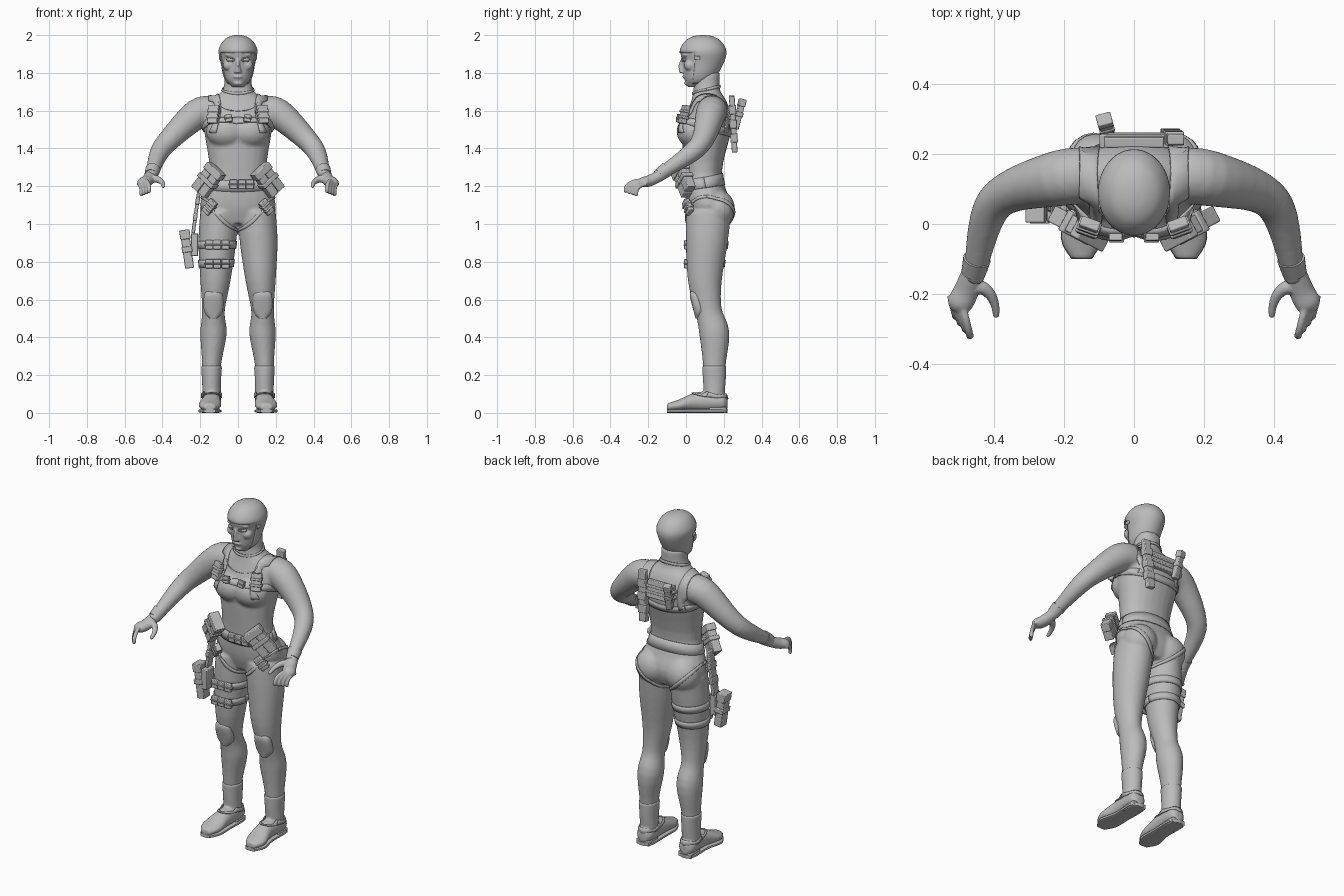
import bpy, bmesh, math
from mathutils import Vector, Matrix, Euler

if "Cube" in bpy.data.objects:
    bpy.data.objects.remove(bpy.data.objects["Cube"])

grey = bpy.data.materials.new("plain grey")
grey.use_nodes = True
grey.diffuse_color = (.5, .5, .5, 1)
grey.node_tree.nodes["Principled BSDF"].inputs["Base Color"].default_value = grey.diffuse_color
X, Y, Z = Matrix.Identity(3)


def spline(points, steps=4):
    """Smooth open path through points of any dimension."""
    last, path = len(points) - 1, []
    for i in range(last):
        a, b, c, d = (points[min(max(i + k, 0), last)] for k in (-1, 0, 1, 2))
        for j in range(steps):
            t = j / steps
            path.append([q + t / 2 * (r - p + t * (2 * p - 5 * q + 4 * r - s + t * (3 * (q - r) + s - p)))
                         for p, q, r, s in zip(a, b, c, d)])
    return path + [points[last]]


def arc(centre, u, v, start=0, end=1, count=32):
    """Points on an ellipse with half axes u and v, between two fractions of a turn."""
    angles = [math.tau * (start + (end - start) * k / count) for k in range(count + 1)]
    return [Vector(centre) + u * math.cos(a) + v * math.sin(a) for a in angles]


def loft(bm, rows, side=1, ref=Y, facing=None, segments=24, power=2, grow=0):
    """Tube through rows of x, y, z, width radius and, if it differs, depth radius."""
    rows = spline([(*row[:4], row[-1]) for row in rows])
    centres = [Vector((side * row[0], row[1], row[2])) for row in rows]
    rings = []
    for i, (row, centre) in enumerate(zip(rows, centres)):
        along = facing or (centres[min(i + 1, len(rows) - 1)] - centres[max(i - 1, 0)]).normalized()
        across = ref.cross(along).normalized()
        deep = along.cross(across)
        ring = []
        for k in range(segments):
            angle = math.tau * k / segments
            c, s = math.cos(angle), math.sin(angle)
            scale = (abs(c) ** power + abs(s) ** power) ** (-1 / power)
            offset = across * c * (row[3] + grow) + deep * s * (row[4] + grow)
            ring.append(bm.verts.new(centre + offset * scale))
        rings.append(ring)
    for low, high in zip(rings, rings[1:]):
        for k in range(segments):
            n = (k + 1) % segments
            bm.faces.new((low[k], low[n], high[n], high[k]))
    bm.faces.new(reversed(rings[0]))
    bm.faces.new(rings[-1])


def ball(bm, at, size):
    place = Matrix.Translation(at) @ Matrix.Diagonal((*size, 1))
    bmesh.ops.create_uvsphere(bm, u_segments=24, v_segments=12, radius=1, matrix=place)


def modify(ob, kind, **settings):
    modifier = ob.modifiers.new(kind.lower(), kind)
    for key, value in settings.items():
        setattr(modifier, key, value)


def finish(name, bm, voxel=0):
    """Turn the bmesh into a smooth-shaded object, fused into one skin if a voxel size is given."""
    bmesh.ops.recalc_face_normals(bm, faces=bm.faces)
    mesh = bpy.data.meshes.new(name)
    bm.to_mesh(mesh)
    bm.free()
    mesh.materials.append(grey)
    ob = bpy.data.objects.new(name, mesh)
    bpy.context.collection.objects.link(ob)
    bpy.ops.object.select_all(action='DESELECT')
    ob.select_set(True)
    bpy.context.view_layer.objects.active = ob
    bpy.ops.object.shade_smooth_by_angle(angle=math.radians(35))
    if voxel:
        modify(ob, 'REMESH', mode='VOXEL', voxel_size=voxel, use_smooth_shade=True)
        modify(ob, 'SMOOTH', factor=.5, iterations=6)
    return ob


def strap(name, path, width, target, mirror=False):
    """Flat ribbon hugging the target surface."""
    middle = sum(path, Vector()) / len(path)
    bm, rows = bmesh.new(), []
    for i, point in enumerate(path):
        along = path[min(i + 1, len(path) - 1)] - path[max(i - 1, 0)]
        half = along.cross(point - middle).normalized() * width / 2
        rows.append([bm.verts.new(point + half * k) for k in (-1, 0, 1)])
    for low, high in zip(rows, rows[1:]):
        for k in (0, 1):
            bm.faces.new((low[k], low[k + 1], high[k + 1], high[k]))
    ob = finish(name, bm)
    modify(ob, 'SHRINKWRAP', target=target, wrap_mode='ABOVE_SURFACE', offset=.003)
    modify(ob, 'SOLIDIFY', thickness=.006, offset=0)
    if mirror:
        modify(ob, 'MIRROR')


def pouch(name, at, turn, size, bands=0, lid=False, cells=1, mirror=False):
    """Rounded block split into cells, with evenly spaced bands and a thicker lid."""
    place = Matrix.Translation(at) @ Euler([math.radians(a) for a in turn]).to_matrix().to_4x4()
    wide, deep, tall = size
    step = wide / cells
    parts = [((step * (k + .5) - wide / 2, 0, 0), (step * .95, deep, tall)) for k in range(cells)]
    for k in range(bands):
        height = tall * ((k + 1) / (bands + 1) - .5)
        parts.append(((0, 0, height), (wide * 1.1, deep * 1.3, tall * .15)))
    if lid:
        parts.append(((0, 0, tall * .4), (wide * 1.1, deep * 1.2, tall * .25)))
    bm = bmesh.new()
    for centre, block in parts:
        matrix = place @ Matrix.Translation(centre) @ Matrix.Diagonal((*block, 1))
        bmesh.ops.create_cube(bm, size=1, matrix=matrix)
    ob = finish(name, bm)
    modify(ob, 'BEVEL', width=.004, segments=2)
    if mirror:
        modify(ob, 'MIRROR')


# Body: torso, legs and arms fused into one skin
torso = [(0, .12, 1, .12, .09), (0, .12, 1.1, .2, .12), (0, .09, 1.27, .15, .1), (0, .11, 1.5, .18, .13),
         (0, .12, 1.6, .18, .11), (0, .12, 1.66, .14, .09), (0, .11, 1.71, .08, .07), (0, .11, 1.8, .07)]
leg = [(.1, .12, 1.06, .1, .12), (.11, .11, .9, .1, .11), (.12, .1, .7, .08, .09), (.13, .12, .54, .06, .07),
       (.13, .15, .42, .07, .08), (.14, .15, .25, .05, .06), (.14, .15, .08, .05)]
arm = [(.14, .14, 1.6, .08), (.22, .13, 1.58, .08), (.36, .09, 1.45, .06), (.42, .02, 1.37, .05),
       (.46, -.16, 1.25, .03)]
bm = bmesh.new()
loft(bm, torso, facing=Z, power=2.2)
for side in (1, -1):
    loft(bm, leg, side)
    loft(bm, arm, side, ref=Z)
    ball(bm, (side * .06, .04, 1.49), (.11, .09, .09))
    ball(bm, (side * .1, .17, 1.08), (.1, .09, .1))
body = finish("body", bm, voxel=.009)

# Head with nose, lips, brow and cheeks
skull = [(0, .05, 1.725, .03, .04), (0, .07, 1.77, .07, .08), (0, .09, 1.86, .09, .11), (0, .09, 1.92, .1, .12),
         (0, .09, 1.97, .075, .09), (0, .09, 1.993, .04, .05), (0, .09, 2, .01)]
bm = bmesh.new()
loft(bm, skull, facing=Z)
loft(bm, [(0, -.01, 1.89, .01), (0, -.02, 1.84, .01, .02), (0, -.02, 1.8, .02, .015)], facing=Z)
ball(bm, (0, 0, 1.78), (.03, .02, .01))
ball(bm, (0, .02, 1.745), (.03, .03, .015))
for side in (1, -1):
    ball(bm, (side * .04, 0, 1.895), (.03, .02, .01))
    ball(bm, (side * .05, .02, 1.84), (.03, .03, .03))
finish("head", bm, voxel=.005)

# Eyes and lids
eye = Vector((.04, -.007, 1.87))
bm = bmesh.new()
ball(bm, eye, (.02, .01, .01))
modify(finish("eyes", bm), 'MIRROR')
bm = bmesh.new()
loft(bm, [(*p, .003) for p in arc(eye - .006 * Y, .02 * X + .01 * Y, .01 * Z, count=16)], segments=8)
modify(finish("eyelids", bm), 'MIRROR')

# Hood: skull shell with the face opening cut away
bm = bmesh.new()
loft(bm, skull, facing=Z, segments=48, grow=.003)
centres = {face: face.calc_center_median() for face in bm.faces}
opening = [face for face, c in centres.items() if c.z < 1.74 or (c.y < .04 and c.z < 1.91)]
bmesh.ops.delete(bm, geom=opening, context='FACES')
modify(finish("hood", bm), 'SOLIDIFY', thickness=.004)
pouch("hood_studs", (.097, .06, 1.88), (0, 0, 0), (.01, .03, .02), mirror=True)
strap("collar", arc((0, .11, 1.71), .08 * X, .07 * Y + .02 * Z), .015, body)

# Gloves: palm, curled fingers, thumb and cuff
bm = bmesh.new()
loft(bm, [(.46, -.13, 1.26, .03), (.48, -.19, 1.23, .036, .03), (.5, -.23, 1.22, .036, .026),
          (.51, -.25, 1.21, .02, .01)], ref=Z)
for k in range(4):
    reach = 1 - k / 12
    knuckle = Vector((.49, -.24, 1.18)) + k * (.012 * X + .012 * Y - .006 * Z)
    curl = arc(knuckle, .05 * Z, reach * (-.08 * Y - .02 * X), end=.27, count=6)
    loft(bm, [(*p, .011) for p in curl], ref=X, segments=12)
    ball(bm, curl[-1], (.01, .01, .01))
thumb = arc((.45, -.26, 1.2), .08 * Y + .04 * Z, -.055 * X, end=.25, count=6)
loft(bm, [(*p, .022 - .002 * k) for k, p in enumerate(thumb)], ref=Z, segments=12)
ball(bm, thumb[-1], (.01, .01, .01))
modify(finish("gloves", bm, voxel=.004), 'MIRROR')
bm = bmesh.new()
loft(bm, [(.45, -.1, 1.29, .04), (.46, -.14, 1.26, .035)], ref=Z)
modify(finish("glove_cuffs", bm), 'MIRROR')

# Boots: shaft and foot fused, then sole, heel and instep strap
foot = [(.14, .22, .05, .02, .03), (.14, .19, .06, .05), (.14, .06, .06, .05), (.15, -.04, .04, .06, .03),
        (.15, -.1, .03, .03, .02)]
bm = bmesh.new()
loft(bm, [(.14, .15, .06, .05), (.14, .15, .16, .05, .06), (.14, .15, .25, .056, .064)])
loft(bm, foot, ref=Z, facing=-Y)
boots = finish("boots", bm, voxel=.006)
modify(boots, 'MIRROR')
bm = bmesh.new()
loft(bm, [(*row[:2], .01, row[3], .01) for row in foot], ref=Z, facing=-Y, power=4)
modify(finish("soles", bm), 'MIRROR')
pouch("heels", (.14, .17, .015), (0, 0, 0), (.09, .09, .03), mirror=True)
strap("instep_straps", arc((.14, .11, .1), .06 * X, .08 * Y - .02 * Z), .02, boots, mirror=True)

# Knee pads
bm = bmesh.new()
loft(bm, [(.13, .07, .5, .02), (.13, .07, .54, .05, .03), (.13, .05, .62, .05, .03), (.13, .05, .65, .03, .02)],
     facing=Z, power=2.5)
modify(finish("knee_pads", bm), 'MIRROR')

# Chest harness
strap("shoulder_straps", arc((.13, .1, 1.56), -.14 * Y, .13 * Z, -.1, .6), .05, body, mirror=True)
strap("chest_strap", arc((0, .1, 1.52), .18 * X, .14 * Y - .04 * Z), .04, body)
strap("neckline", arc((0, .02, 1.66), .11 * X, -.02 * Y - .06 * Z, end=.5), .01, body)
pouch("chest_pads", (.13, -.01, 1.58), (-15, 0, 20), (.06, .03, .1), bands=2, mirror=True)
pouch("chest_buckles", (.05, -.04, 1.56), (-10, 10, 0), (.04, .02, .04), bands=1, mirror=True)

# Back rig: panel, long sheath on the left, tilted pouch on the right
pouch("back_panel", (0, .24, 1.58), (8, 0, 0), (.18, .03, .1), bands=2)
pouch("back_sheath", (.11, .25, 1.53), (3, 4, 0), (.05, .03, .3), bands=3)
pouch("back_pouch", (-.08, .28, 1.58), (-15, 0, 15), (.04, .03, .16), bands=1, lid=True)

# Belt, buckle, slanted hip pouches and leg loops
strap("belt", arc((0, .1, 1.22), .17 * X, .11 * Y + .02 * Z), .06, body)
pouch("buckle", (.02, -.02, 1.21), (0, 0, 0), (.13, .02, .05), bands=1, cells=3)
pouch("hip_pouches", (.16, -.01, 1.23), (0, -40, 28), (.1, .05, .16), bands=1, lid=True, cells=2, mirror=True)
pouch("small_pouches", (.15, .01, 1.09), (5, -40, 25), (.05, .03, .08), bands=2, mirror=True)
strap("leg_loops", arc((.12, .11, 1.06), .09 * (X + Z), .13 * Y), .02, body, mirror=True)

# Right thigh rig: straps, front pouches, holster and hanger
for name, height in (("upper", .89), ("lower", .79)):
    strap(name + "_thigh_strap", arc((-.11, .1, height), .1 * X, .11 * Y), .04, body)
    pouch(name + "_thigh_pouch", (-.11, 0, height), (0, 0, 0), (.13, .02, .05), bands=1, cells=3)
pouch("holster", (-.27, .04, .865), (0, -8, 0), (.05, .06, .2), bands=1, lid=True)
pouch("holster_mount", (-.23, .04, .89), (0, 0, 0), (.04, .07, .12))
pouch("holster_hanger", (-.22, .06, 1.08), (0, 8, 0), (.02, .05, .26), bands=2)
